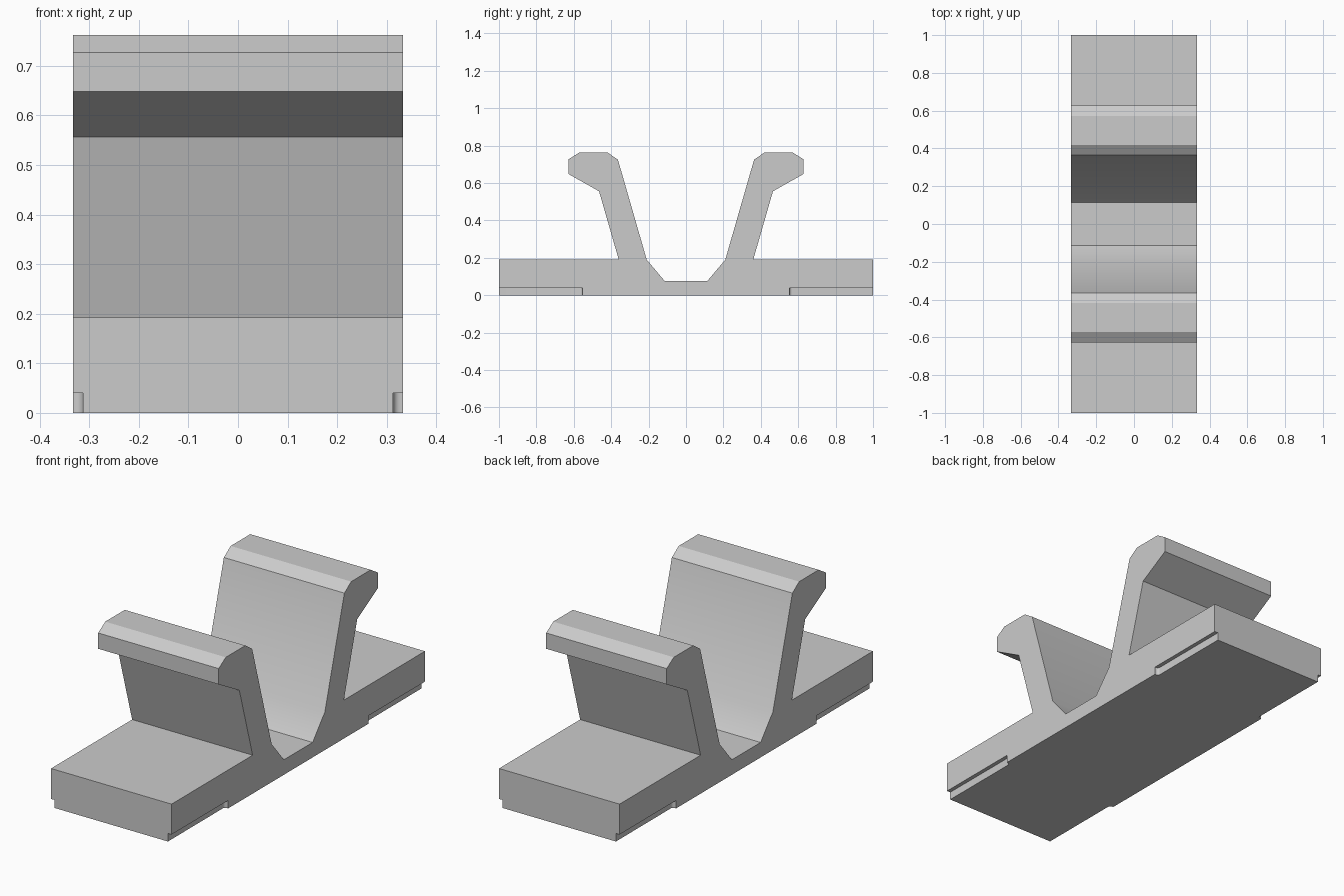
import bpy, bmesh
from math import sin, cos, pi, radians

cube = bpy.data.objects.get("Cube")
if cube:
    bpy.data.objects.remove(cube, do_unlink=True)

HALF_WIDTH = 0.333

grey = bpy.data.materials.new("light_grey")
grey.use_nodes = True
colour = (0.6, 0.6, 0.6, 1)
grey.diffuse_color = colour
grey.node_tree.nodes["Principled BSDF"].inputs["Base Color"].default_value = colour


def prism(name, points, offset):
    """Solid made by sweeping a closed outline along an offset."""
    mesh = bpy.data.meshes.new(name)
    bm = bmesh.new()
    face = bm.faces.new([bm.verts.new(p) for p in points])
    swept = bmesh.ops.extrude_face_region(bm, geom=[face])["geom"]
    bmesh.ops.translate(bm, vec=offset,
                        verts=[g for g in swept if isinstance(g, bmesh.types.BMVert)])
    bmesh.ops.recalc_face_normals(bm, faces=bm.faces)
    bm.to_mesh(mesh)
    bm.free()
    mesh.materials.append(grey)
    obj = bpy.data.objects.new(name, mesh)
    bpy.context.collection.objects.link(obj)
    return obj


# Clip body: half profile in (y, z), from the valley over the hooked arm to the base
half = [(0.113, 0.075), (0.21, 0.19), (0.364, 0.725), (0.418, 0.762),
        (0.572, 0.762), (0.628, 0.727), (0.628, 0.648), (0.465, 0.556),
        (0.36, 0.192), (1, 0.192), (1, 0)]
profile = half + [(-y, z) for y, z in reversed(half)]
body = prism("clip_body", [(-HALF_WIDTH, y, z) for y, z in profile],
             (2 * HALF_WIDTH, 0, 0))

# Shallow side grooves under the base ends, each with a rounded inner corner
INNER, END, RADIUS, STEPS = 0.313, 0.553, 0.015, 6
arc = [(INNER + RADIUS * (1 - cos(a)), END + RADIUS * (1 - sin(a)))
       for a in (pi / 2 * i / STEPS for i in range(STEPS + 1))]
outline = [(INNER, 1.1)] + arc + [(0.4, END), (0.4, 1.1)]
for sx in (-1, 1):
    for sy in (-1, 1):
        cutter = prism("groove_cutter", [(sx * x, sy * y, -0.1) for x, y in outline],
                       (0, 0, 0.14))
        cutter.hide_render = True
        cutter.hide_set(True)
        cut = body.modifiers.new("groove", "BOOLEAN")
        cut.object = cutter
        cut.operation = "DIFFERENCE"
        cut.solver = "EXACT"

# Bake the grooves, then drop the cutters
bpy.context.view_layer.objects.active = body
body.select_set(True)
for modifier in list(body.modifiers):
    cutter = modifier.object
    bpy.ops.object.modifier_apply(modifier=modifier.name)
    bpy.data.objects.remove(cutter, do_unlink=True)

# Smooth the valley bends, keep the other edges crisp
bpy.ops.object.shade_smooth_by_angle(angle=radians(30))
